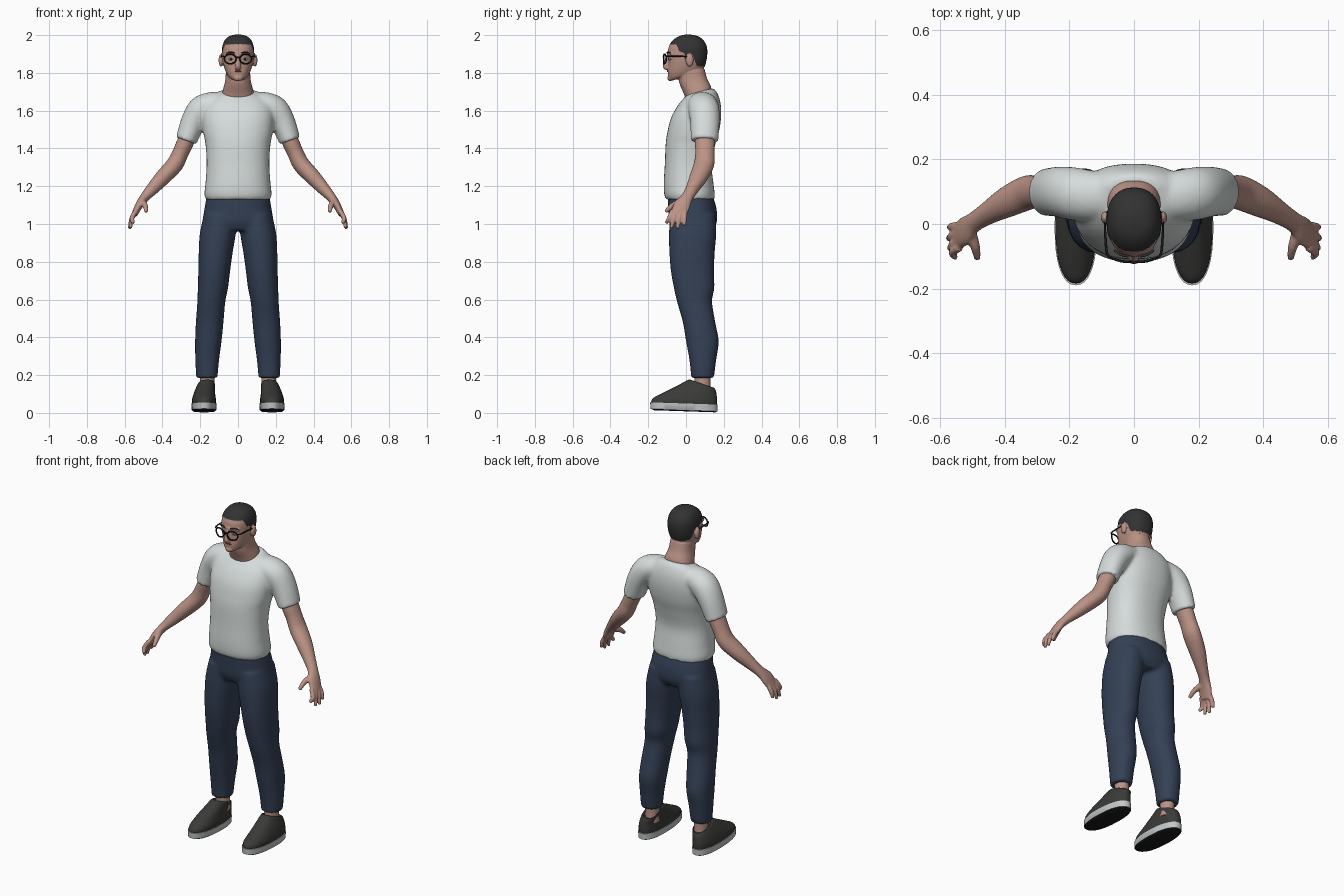
import bpy, bmesh, math
from mathutils import Vector


def mat(name, *rgb):
    m = bpy.data.materials.new(name)
    m.diffuse_color = (*rgb, 1)
    return m


SKIN = mat("skin", .50, .29, .235)
SHIRT = mat("pale_shirt", .67, .72, .71)
DENIM = mat("navy_cloth", .034, .052, .092)
SHOE = mat("dark_shoe", .042, .042, .040)
SOLE = mat("light_sole", .55, .58, .58)
BLACK = mat("black", .010, .010, .010)
HAIR = mat("dark_hair", .032, .032, .032)
LIPS = mat("lips", .30, .13, .11)
EYE = mat("eye_white", .55, .52, .50)


def spline(rows, n=4):
    """Catmull-Rom through rows of numbers"""
    out = []
    for i in range(len(rows) - 1):
        a, b, c, d = (rows[max(0, min(len(rows) - 1, i + k))] for k in (-1, 0, 1, 2))
        for j in range(n):
            t = j / n
            out.append([.5 * (2 * q + (r - p) * t + (2 * p - 5 * q + 4 * r - s) * t * t
                              + (3 * q - p - 3 * r + s) * t ** 3) for p, q, r, s in zip(a, b, c, d)])
    return out + [list(rows[-1])]


def skin_rings(bm, rings):
    vs = [[bm.verts.new(p) for p in ring] for ring in rings]
    n = len(vs[0])
    for a, b in zip(vs, vs[1:]):
        for i in range(n):
            bm.faces.new((a[i], a[(i + 1) % n], b[(i + 1) % n], b[i]))
    bm.faces.new(vs[0])
    bm.faces.new(vs[-1])


def loft(bm, rows, side=1, power=2.3, seg=36, n=4):
    """rows: centre x, half width, front y, front z, back y, back z"""
    rings = []
    for cx, w, yf, zf, yb, zb in spline(rows, n):
        ring = []
        for i in range(seg):
            c, s = (math.copysign(abs(f) ** (2 / power), f) for f in
                    (math.cos(math.tau * i / seg), math.sin(math.tau * i / seg)))
            t = (s + 1) / 2
            ring.append((side * (cx + w * c), yf + (yb - yf) * t, zf + (zb - zf) * t))
        rings.append(ring)
    skin_rings(bm, rings)


def tube(bm, rows, side=1, seg=20, n=4):
    """rows: x, y, z, radius along y, radius across"""
    rows = spline(rows, n)
    pts = [Vector((side * r[0], r[1], r[2])) for r in rows]
    rings = []
    for i, p in enumerate(pts):
        t = (pts[min(i + 1, len(pts) - 1)] - pts[max(i - 1, 0)]).normalized()
        u = Vector((0, 1, 0))
        u = (u - t * u.dot(t)).normalized()
        v = t.cross(u)
        rings.append([p + u * rows[i][3] * math.cos(math.tau * k / seg)
                      + v * rows[i][4] * math.sin(math.tau * k / seg) for k in range(seg)])
    skin_rings(bm, rings)


def ball(bm, loc, scale):
    vs = bmesh.ops.create_uvsphere(bm, u_segments=16, v_segments=10, radius=1)["verts"]
    for v in vs:
        v.co = Vector([c * s + l for c, s, l in zip(v.co, scale, loc)])


def finish(name, bm, *mats, voxel=0, relax=3):
    """Make the object; with a voxel size, fuse its pieces into one surface"""
    bmesh.ops.recalc_face_normals(bm, faces=bm.faces)
    me = bpy.data.meshes.new(name)
    bm.to_mesh(me)
    bm.free()
    ob = bpy.data.objects.new(name, me)
    bpy.context.collection.objects.link(ob)
    if voxel:
        r = ob.modifiers.new("fuse", "REMESH")
        r.mode, r.voxel_size = "VOXEL", voxel
        s = ob.modifiers.new("relax", "SMOOTH")
        s.factor, s.iterations = .5, relax
        new = bpy.data.meshes.new_from_object(ob.evaluated_get(bpy.context.evaluated_depsgraph_get()))
        ob.modifiers.clear()
        ob.data = new
    ob.data.materials.clear()
    for m in mats:
        ob.data.materials.append(m)
    bpy.ops.object.select_all(action="DESELECT")
    ob.select_set(True)
    bpy.context.view_layer.objects.active = ob
    bpy.ops.object.shade_smooth_by_angle(angle=math.radians(50))
    return ob


# T-shirt: torso and two sleeves
bm = bmesh.new()
loft(bm, [(0, .172, -.107, 1.13, .15, 1.13), (0, .178, -.116, 1.16, .152, 1.16),
          (0, .172, -.118, 1.22, .145, 1.22), (0, .166, -.112, 1.32, .135, 1.32),
          (0, .172, -.108, 1.42, .155, 1.42), (0, .185, -.10, 1.48, .177, 1.50),
          (0, .19, -.08, 1.56, .187, 1.58), (0, .175, -.045, 1.625, .182, 1.645),
          (0, .135, -.013, 1.665, .165, 1.695), (0, .09, .005, 1.685, .145, 1.72)])
for s in (1, -1):
    tube(bm, [(.09, .085, 1.635, .075, .065), (.145, .088, 1.63, .08, .068), (.195, .095, 1.603, .082, .074),
              (.237, .1, 1.54, .078, .066), (.275, .098, 1.44, .073, .057)], s, 28)
finish("t_shirt", bm, SHIRT, voxel=.01, relax=5)

# Trousers: hips and two legs
bm = bmesh.new()
loft(bm, [(0, .166, -.098, 1.15, .142, 1.15), (0, .178, -.095, 1.08, .162, 1.08),
          (0, .187, -.09, 1.01, .163, 1.01), (0, .17, -.07, .965, .14, .965)])
for s in (1, -1):
    loft(bm, [(.095, .085, -.085, 1.05, .155, 1.05), (.107, .095, -.09, .95, .16, .95),
              (.118, .09, -.088, .85, .152, .85), (.126, .084, -.08, .75, .148, .75),
              (.133, .08, -.064, .66, .15, .66), (.141, .074, -.048, .59, .138, .59),
              (.15, .073, -.017, .48, .155, .48), (.157, .07, 0, .38, .173, .38),
              (.163, .063, .018, .28, .16, .28), (.165, .056, .028, .185, .148, .185)], s, 2.2)
finish("trousers", bm, DENIM, voxel=.01, relax=4)

for s, tag in ((1, "left"), (-1, "right")):
    # Arm with palm, four fingers and thumb
    bm = bmesh.new()
    tube(bm, [(.24, .1, 1.52, .052, .046), (.28, .1, 1.43, .053, .045), (.305, .1, 1.375, .051, .043),
              (.335, .095, 1.315, .054, .045), (.395, .067, 1.25, .048, .042), (.45, .035, 1.19, .036, .034),
              (.495, .006, 1.14, .032, .025), (.523, -.02, 1.10, .044, .021), (.548, -.04, 1.05, .042, .016)], s)
    for by, tip in ((-.072, (.552, -.105, 1.005)), (-.05, (.57, -.078, .978)),
                    (-.028, (.575, -.045, .975)), (-.006, (.572, -.01, .992))):
        tx, ty, tz = tip
        tube(bm, [(.54, by, 1.07, .013, .013), (.562, (by + ty) / 2, 1.03, .013, .013),
                  (tx, ty, tz, .009, .009)], s, 12)
    tube(bm, [(.508, -.02, 1.12, .02, .017), (.492, -.07, 1.098, .016, .015),
              (.485, -.108, 1.065, .010, .010)], s, 12)
    finish(tag + "_arm", bm, SKIN, voxel=.0055, relax=2)

    # Ankle
    bm = bmesh.new()
    tube(bm, [(.162, .088, .10, .045, .04), (.162, .088, .16, .042, .038), (.162, .088, .25, .045, .04)], s)
    finish(tag + "_ankle", bm, SKIN)

    # Shoe upper, tilted rings rising to the tongue
    bm = bmesh.new()
    loft(bm, [(.18, .062, -.183, .045, .163, .038), (.18, .063, -.178, .075, .165, .065),
              (.178, .057, -.12, .108, .162, .095), (.172, .05, -.045, .145, .157, .12),
              (.166, .043, .015, .176, .148, .133), (.164, .036, .03, .165, .138, .125)], s, 2.3)
    finish(tag + "_shoe_upper", bm, SHOE)

    # Shoe sole with dark underside
    bm = bmesh.new()
    loft(bm, [(.18, .057, -.17, .014, .155, .003), (.18, .065, -.187, .022, .166, .008),
              (.18, .066, -.19, .056, .168, .044)], s, 2.3, n=1)
    sole = finish(tag + "_shoe_sole", bm, SOLE, BLACK)
    for p in sole.data.polygons:
        p.material_index = int(p.normal.z < -.45)

# Head, neck, nose, brow and ears
bm = bmesh.new()
loft(bm, [(0, .034, -.08, 1.757, .03, 1.79), (0, .053, -.092, 1.772, .07, 1.80),
          (0, .068, -.096, 1.805, .093, 1.825), (0, .079, -.094, 1.85, .105, 1.86),
          (0, .083, -.096, 1.90, .111, 1.90), (0, .081, -.09, 1.94, .108, 1.94),
          (0, .068, -.066, 1.973, .09, 1.973), (0, .045, -.035, 1.993, .06, 1.993),
          (0, .012, -.002, 2.001, .022, 2.001)])
loft(bm, [(0, .088, .005, 1.64, .13, 1.66), (0, .081, -.012, 1.69, .134, 1.72),
          (0, .068, -.035, 1.745, .112, 1.77), (0, .064, -.045, 1.80, .098, 1.82)])
tube(bm, [(0, -.088, 1.90, .012, .011), (0, -.1, 1.865, .014, .011),
          (0, -.108, 1.836, .015, .016), (0, -.098, 1.82, .01, .014)])
tube(bm, [(-.06, -.07, 1.90, .012, .009), (0, -.09, 1.903, .012, .009), (.06, -.07, 1.90, .012, .009)])
ball(bm, (0, -.085, 1.773), (.024, .014, .017))
for s in (1, -1):
    ball(bm, (s * .09, .02, 1.866), (.013, .02, .034))
head = finish("head", bm, SKIN, HAIR, voxel=.0045, relax=3)

# Cropped hair above a hairline that depends on depth
LINE = [(-.2, 1.95), (-.05, 1.95), (-.035, 1.915), (-.008, 1.905), (-.004, 1.86), (.012, 1.86),
        (.02, 1.90), (.04, 1.885), (.055, 1.84), (.2, 1.815)]


def is_hair(c):
    for (y0, z0), (y1, z1) in zip(LINE, LINE[1:]):
        if y0 <= c.y <= y1:
            return c.z > z0 + (z1 - z0) * (c.y - y0) / (y1 - y0) and (abs(c.x) < .086 or c.z > 1.905)
    return False


lift = set()
for p in head.data.polygons:
    p.material_index = int(is_hair(p.center))
    if p.material_index:
        lift.update(p.vertices)
normals = {i: head.data.vertices[i].normal.copy() for i in lift}
for i, nrm in normals.items():
    head.data.vertices[i].co += nrm * .002

# Mouth
bm = bmesh.new()
tube(bm, [(-.024, -.085, 1.808, .006, .002), (0, -.095, 1.809, .006, .0045), (.024, -.085, 1.808, .006, .002)])
finish("mouth", bm, LIPS)

# Eyes, pupils and eyebrows
whites, pupils, brows = bmesh.new(), bmesh.new(), bmesh.new()
for s in (1, -1):
    ball(whites, (s * .036, -.084, 1.873), (.014, .010, .007))
    ball(pupils, (s * .036, -.091, 1.873), (.006, .005, .006))
    tube(brows, [(.018, -.1, 1.905, .004, .003), (.04, -.095, 1.91, .004, .004), (.06, -.082, 1.905, .004, .002)], s)
finish("eyes", whites, EYE)
finish("pupils", pupils, BLACK)
finish("eyebrows", brows, HAIR)

# Glasses: two rims, bridge and temples
bm = bmesh.new()
for s in (1, -1):
    rim = []
    for i in range(25):
        a = math.tau * i / 24
        x = .041 + .031 * math.cos(a)
        rim.append((x, -.117 + 5 * max(0, x - .02) ** 2, 1.874 + .026 * math.sin(a), .004, .004))
    tube(bm, rim, s, 8, 1)
    tube(bm, [(.07, -.104, 1.886, .004, .004), (.084, -.09, 1.888, .004, .004),
              (.089, -.03, 1.888, .004, .003), (.09, .015, 1.885, .004, .003)], s, 8)
tube(bm, [(-.012, -.117, 1.88, .004, .004), (0, -.12, 1.884, .004, .004), (.012, -.117, 1.88, .004, .004)], 1, 8)
finish("glasses", bm, BLACK)
